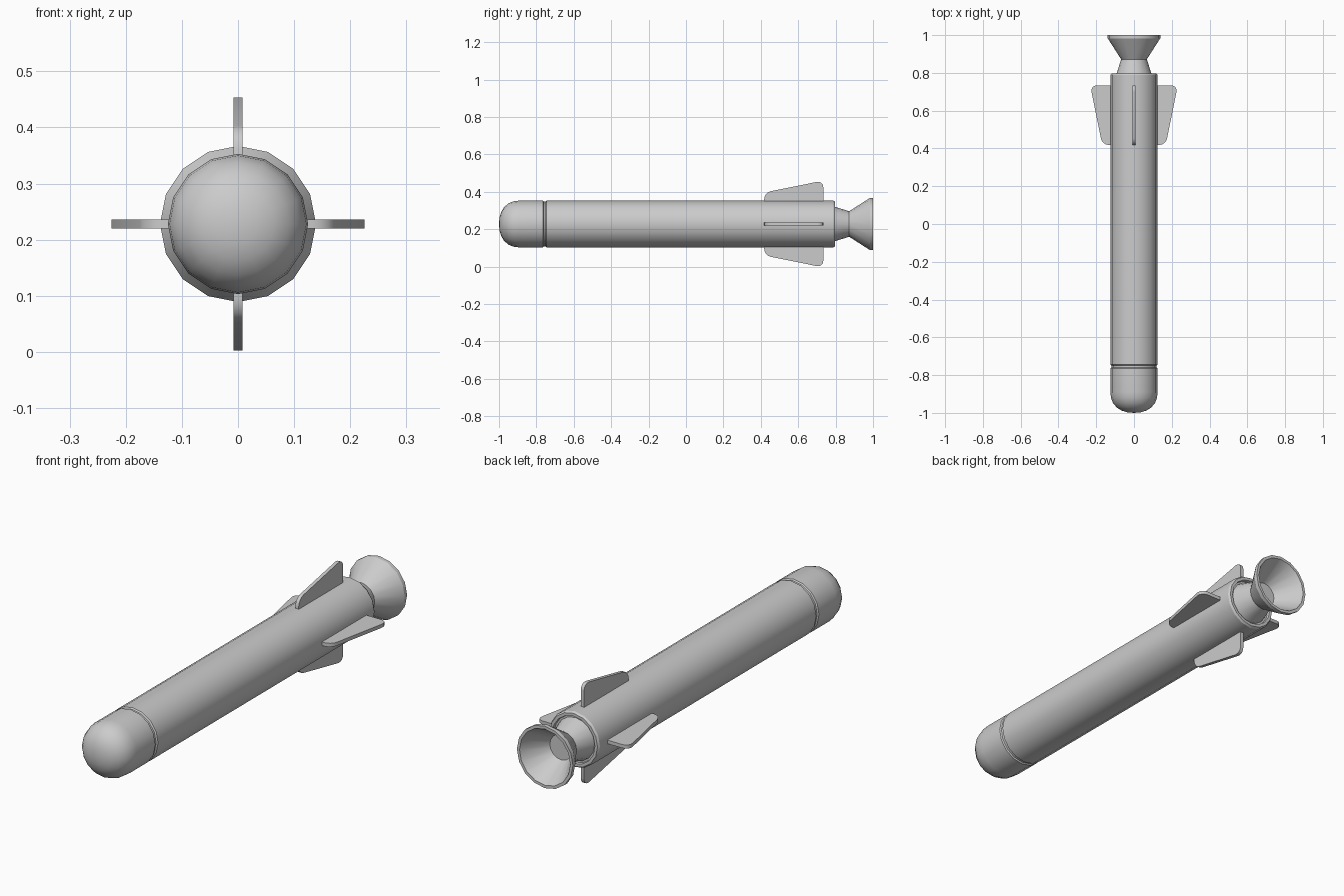
import bpy, bmesh, math
from mathutils import Matrix

cube = bpy.data.objects.get("Cube")
if cube:
    bpy.data.objects.remove(cube)

AXIS_Z = 0.228
SIDES = 16

grey = bpy.data.materials.new("plain grey")
grey.use_nodes = True
colour = (0.6, 0.6, 0.6, 1)
grey.diffuse_color = colour
grey.node_tree.nodes["Principled BSDF"].inputs["Base Color"].default_value = colour


def finish(name, bm, smooth_angle):
    bmesh.ops.recalc_face_normals(bm, faces=bm.faces)
    mesh = bpy.data.meshes.new(name)
    bm.to_mesh(mesh)
    bm.free()
    mesh.materials.append(grey)
    obj = bpy.data.objects.new(name, mesh)
    bpy.context.collection.objects.link(obj)
    bpy.ops.object.select_all(action='DESELECT')
    obj.select_set(True)
    bpy.context.view_layer.objects.active = obj
    bpy.ops.object.shade_smooth_by_angle(angle=math.radians(smooth_angle))
    return obj


def lathe(name, profile):
    """Revolve (y, radius) points about the long axis."""
    bm = bmesh.new()
    verts = [bm.verts.new((0, y, AXIS_Z + r)) for y, r in profile]
    edges = [bm.edges.new(pair) for pair in zip(verts, verts[1:])]
    bmesh.ops.spin(bm, geom=verts + edges, cent=(0, 0, AXIS_Z), axis=(0, 1, 0),
                   angle=math.tau, steps=SIDES)
    bmesh.ops.remove_doubles(bm, verts=bm.verts, dist=0.0002)
    return finish(name, bm, 30)


# Rounded nose, ending in the seam groove
nose = [(-1, 0), (-0.997, 0.035), (-0.988, 0.065), (-0.972, 0.091),
        (-0.948, 0.111), (-0.92, 0.122), (-0.89, 0.125)]
lathe("nose_cap", nose + [(-0.764, 0.125), (-0.760, 0.119), (-0.754, 0.119)])

# Long tube with a recessed rear end
lathe("body_tube", [(-0.754, 0.119), (-0.750, 0.119), (-0.745, 0.125),
                    (0.788, 0.125), (0.797, 0.119), (0.797, 0.106),
                    (0.785, 0.104), (0.785, 0)])

# Hollow nozzle: tapered neck, flared bell, lip and inner throat
lathe("engine_nozzle", [(0.785, 0.096), (0.872, 0.068), (0.978, 0.136),
                        (0.983, 0.139), (1, 0.139), (1, 0.126),
                        (0.885, 0.056), (0.885, 0)])


def fin(name, turn):
    """Tapered plate with rounded outer corners, turned about the long axis."""
    bm = bmesh.new()
    half = 0.008
    outline = [(0.418, 0.11), (0.418, 0.168), (0.734, 0.232), (0.734, 0.11)]
    face = bm.faces.new([bm.verts.new((-half, y, r)) for y, r in outline])
    corners = [v for v in face.verts if v.co.z > 0.15]
    bmesh.ops.bevel(bm, geom=corners, offset=0.035, segments=4, profile=0.5,
                    affect='VERTICES')
    shell = bmesh.ops.extrude_face_region(bm, geom=bm.faces[:])
    moved = [g for g in shell["geom"] if isinstance(g, bmesh.types.BMVert)]
    bmesh.ops.translate(bm, verts=moved, vec=(2 * half, 0, 0))
    place = Matrix.Translation((0, 0, AXIS_Z)) @ Matrix.Rotation(turn, 4, 'Y')
    bmesh.ops.transform(bm, matrix=place, verts=bm.verts)
    return finish(name, bm, 30)


# Four tail fins
for i, side in enumerate(("top", "left", "bottom", "right")):
    fin(side + "_fin", i * math.pi / 2)
